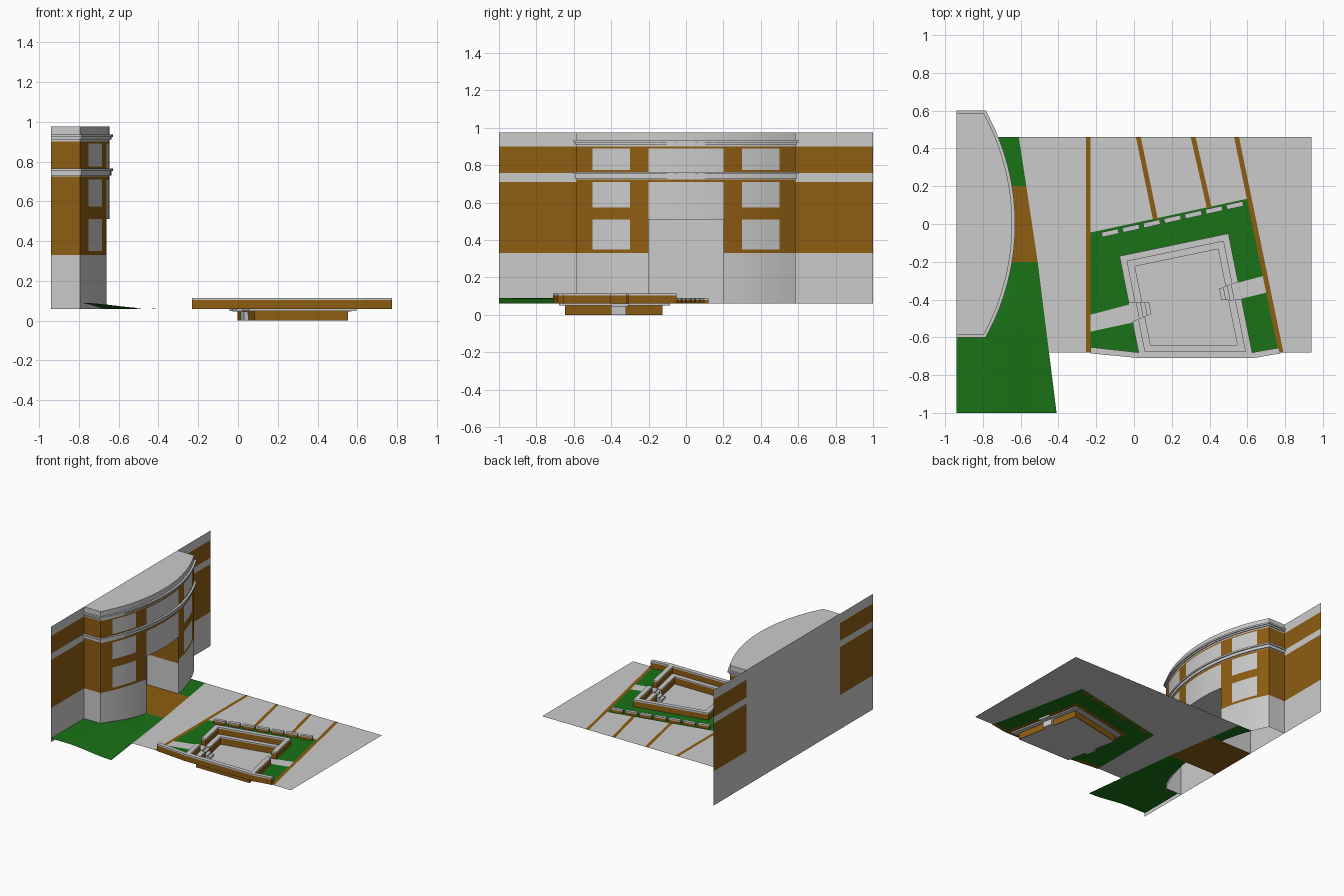
import bpy, math
from mathutils import Vector

if "Cube" in bpy.data.objects:
    bpy.data.objects.remove(bpy.data.objects["Cube"])


def material(name, col):
    m = bpy.data.materials.new(name)
    m.diffuse_color = (*col, 1)
    m.use_nodes = True
    m.node_tree.nodes["Principled BSDF"].inputs["Base Color"].default_value = m.diffuse_color
    return m


BROWN = material("brick", (0.27, 0.11, 0.006))
GREEN = material("grass", (0.01, 0.17, 0.008))
G = 0.06  # ground level


def build(name, faces, mat=None, smooth=False):
    """Mesh from a list of faces, each a list of points; shared points are merged."""
    index, verts, polys = {}, [], []
    for f in faces:
        ids = []
        for p in f:
            k = tuple(round(c, 5) for c in p)
            if k not in index:
                index[k] = len(verts)
                verts.append(k)
            ids.append(index[k])
        polys.append(ids)
    me = bpy.data.meshes.new(name)
    me.from_pydata(verts, [], polys)
    me.update()
    ob = bpy.data.objects.new(name, me)
    bpy.context.collection.objects.link(ob)
    if mat:
        me.materials.append(mat)
    if smooth:
        bpy.ops.object.select_all(action='DESELECT')
        ob.select_set(True)
        bpy.context.view_layer.objects.active = ob
        bpy.ops.object.shade_smooth_by_angle(angle=math.radians(30))
    return ob


def flat(poly, z=G):
    return [(p[0], p[1], z) for p in poly]


def prism(poly, z0, z1):
    """Closed upright prism over a counter-clockwise outline."""
    n = len(poly)
    area = sum(poly[i][0] * poly[(i + 1) % n][1] - poly[(i + 1) % n][0] * poly[i][1] for i in range(n))
    if area < 0:
        poly = poly[::-1]
    a, b = flat(poly, z0), flat(poly, z1)
    return [a[::-1], b] + [[a[i], a[(i + 1) % n], b[(i + 1) % n], b[i]] for i in range(n)]


# ---- curved bay of the building ----
WALL, HALF, FRONT, SAG = -0.94, 0.585, -0.645, 0.15
R = (HALF ** 2 + SAG ** 2) / (2 * SAG)


def bay_x(y):
    return FRONT - R + math.sqrt(R * R - y * y)


ys = [-HALF, -0.55] + [round(-0.5 + 0.05 * i, 2) for i in range(21)] + [0.55, HALF]


def bay_path(off=0):
    k = (HALF + off) / HALF
    arc = [(FRONT - R + math.sqrt((R + off) ** 2 - (y * k) ** 2), y * k) for y in ys]
    return [(WALL, -HALF - off)] + arc + [(WALL, HALF + off)]


zs = [G, 0.33, 0.35, 0.51, 0.575, 0.71, 0.725, 0.76, 0.775, 0.89, 0.90, 0.975]
cells = {"brick": [], "plaster": [], "glass": []}
path = bay_path()
for p, q in zip(path, path[1:]):
    y = abs(p[1] + q[1]) / 2
    for z0, z1 in zip(zs, zs[1:]):
        z = (z0 + z1) / 2
        if y < 0.2 and z < 0.51:
            continue  # entrance opening
        if z < 0.33 or 0.725 < z < 0.76 or z > 0.9:
            kind = "plaster"
        elif y < 0.2:
            kind = "brick" if 0.71 < z < 0.725 or z > 0.89 else "glass"
        elif 0.3 < y < 0.5 and (0.35 < z < 0.51 or 0.575 < z < 0.71 or 0.775 < z < 0.89):
            kind = "glass"
        else:
            kind = "brick"
        cells[kind].append([(*p, z0), (*q, z0), (*q, z1), (*p, z1)])
build("bay_brick", cells["brick"], BROWN, True)
build("bay_plaster", cells["plaster"], None, True)
build("bay_windows", cells["glass"], None, True)
build("bay_roof", [flat(path, 0.975)])

# cornice mouldings
for name, off, z0, z1 in [("lower_cornice", 0.008, 0.73, 0.752), ("lower_cornice_lip", 0.016, 0.752, 0.765),
                          ("upper_cornice", 0.008, 0.91, 0.922), ("upper_cornice_lip", 0.016, 0.922, 0.935)]:
    out = bay_path(off)
    fs = []
    for i in range(len(path) - 1):
        a, b, c, d = path[i], path[i + 1], out[i + 1], out[i]
        fs += [[(*d, z0), (*c, z0), (*c, z1), (*d, z1)],
               [(*d, z1), (*c, z1), (*b, z1), (*a, z1)],
               [(*a, z0), (*b, z0), (*c, z0), (*d, z0)]]
    build(name, fs, None, True)

# entrance recess
for side, s in (("left", -0.2), ("right", 0.2)):
    for part, z0, z1, mat in (("base", G, 0.3, None), ("brick", 0.3, 0.51, BROWN)):
        x = bay_x(s)
        build(f"entrance_{side}_{part}", [[(WALL, s, z0), (x, s, z0), (x, s, z1), (WALL, s, z1)]], mat)
mid = [y for y in ys if abs(y) <= 0.2]
build("entrance_ceiling", [flat([(WALL, 0.2), (WALL, -0.2)] + [(bay_x(y), y) for y in mid], 0.51)])

# long rear wall with colour bands
wz = [G, 0.33, 0.71, 0.76, 0.90, 0.975]
bands = [[], []]
for y0, y1 in ((-1, -HALF), (HALF, 1)):
    for i in range(5):
        z0, z1 = wz[i], wz[i + 1]
        bands[i % 2].append([(WALL, y0, z0), (WALL, y1, z0), (WALL, y1, z1), (WALL, y0, z1)])
bands[0].append([(WALL, -HALF, G), (WALL, HALF, G), (WALL, HALF, 0.975), (WALL, -HALF, 0.975)])
build("rear_wall_plaster", bands[0])
build("rear_wall_brick", bands[1], BROWN)

# ---- lawn beside the building ----
def lawn_edge(y):
    pts = [(-1, -0.41), (-0.2, -0.51), (0.2, -0.57), (0.46, -0.61)]
    for (a, xa), (b, xb) in zip(pts, pts[1:]):
        if y <= b:
            return xa + (xb - xa) * (y - a) / (b - a)
    return pts[-1][1]


def step(t):
    t = max(0, min(1, t))
    return t * t * (3 - 2 * t)


def lawn(name, y0, y1, left, n=8, m=14):
    def pt(i, j):
        y = y0 + (y1 - y0) * i / n
        x = left(y) + (lawn_edge(y) - left(y)) * j / m
        return (x, y, G + 0.03 * step((-0.42 - x) / 0.38) * step((-0.2 - y) / 0.4))
    build(name, [[pt(i, j), pt(i, j + 1), pt(i + 1, j + 1), pt(i + 1, j)]
                 for i in range(n) for j in range(m)], GREEN, True)


lawn("lawn_front", -1, -HALF, lambda y: WALL)
lawn("lawn_bay", -HALF, -0.2, bay_x)
lawn("lawn_back", 0.2, 0.46, bay_x)
build("entrance_path", [flat([(WALL, -0.2), (-0.51, -0.2), (-0.57, 0.2), (WALL, 0.2)])], BROWN)

# ---- paving ----
GARDEN = [(-0.23, -0.045), (0.605, 0.135), (0.77, -0.68), (-0.23, -0.68)]
build("paving", [flat(p) for p in (
    [(lawn_edge(y), y) for y in (0.46, 0.2, -0.2, -0.68)] + [(-0.23, -0.68), GARDEN[0], (-0.23, 0.46)],
    [(-0.23, 0.46), GARDEN[0], GARDEN[1], (0.54, 0.46)],
    [(0.54, 0.46), GARDEN[1], GARDEN[2], (0.94, -0.68), (0.94, 0.46)])])
for i, (x0, y0, x1, y1) in enumerate([(-0.255, 0.46, -0.255, -0.68), (0.01, 0.46, 0.1, 0.025),
                                      (0.3, 0.46, 0.385, 0.088), (0.53, 0.46, 0.765, -0.68)]):
    build(f"paving_strip_{i}", [flat([(x0, y0), (x1, y1), (x1 + 0.026, y1), (x0 + 0.026, y0)], G + 0.001)], BROWN)

# ---- sunken court ----
OUT = [Vector(p) for p in ((-0.077, -0.17), (0.5, -0.05), (0.632, -0.71), (0.03, -0.71))]


def inset(d):
    """Court outline moved inward by d."""
    res = []
    for i in range(4):
        u, v = (OUT[i] - OUT[i - 1]).normalized(), (OUT[(i + 1) % 4] - OUT[i]).normalized()
        k = d / (u.x * v.y - u.y * v.x)
        res.append(OUT[i] + (u - v) * k)
    return res


def edge_prism(i, t0, t1, d0, d1, z0, z1):
    a, b = inset(d0), inset(d1)
    j = (i + 1) % 4
    return prism([a[i].lerp(a[j], t0), a[i].lerp(a[j], t1), b[i].lerp(b[j], t1), b[i].lerp(b[j], t0)], z0, z1)


GAPS = {1: (0.39, 0.53), 3: (0.36, 0.54)}  # stair openings


def ring(name, d0, d1, z0, z1, mat=None):
    fs = []
    for i in range(4):
        spans = [(0, GAPS[i][0]), (GAPS[i][1], 1)] if i in GAPS else [(0, 1)]
        for t0, t1 in spans:
            fs += edge_prism(i, t0, t1, d0, d1, z0, z1)
    build(name, fs, mat)


build("garden_lawn", [flat([GARDEN[i], OUT[i], OUT[(i + 1) % 4], GARDEN[(i + 1) % 4]]) for i in (0, 1, 3)], GREEN)
ring("court_wall", 0, 0.035, G, 0.103, BROWN)
ring("court_wall_cap", 0, 0.035, 0.103, 0.115)
ring("court_bench", 0.03, 0.07, 0.05, G)
ring("court_riser", 0.064, 0.07, 0, 0.05, BROWN)
build("court_floor", [flat(inset(0.07), 0)])
for i, (t0, t1) in GAPS.items():
    fs = edge_prism(i, t0, t1, 0, 0.04, 0.045, G)
    for k in range(3):
        fs += edge_prism(i, t0, t1, 0.04 + 0.022 * k, 0.062 + 0.022 * k, 0, 0.045 - 0.015 * k)
    build(f"court_stairs_{i}", fs)

# garden side paths
build("garden_paths", [flat(p, G + 0.001) for p in (
    [(-0.23, -0.57), (0.0, -0.52), (-0.02, -0.425), (-0.23, -0.48)],
    [(0.552, -0.31), (0.686, -0.275), (0.706, -0.362), (0.57, -0.395)])])

# front garden walls and the row of small planters
def capped(name, polys, z1, z2):
    build(name, [f for p in polys for f in prism(p, G, z1)], BROWN)
    build(name + "_cap", [f for p in polys for f in prism(p, z1, z2)])


capped("front_walls", [[(-0.23, -0.685), (0.03, -0.71), (0.024, -0.68), (-0.23, -0.652)],
                       [(0.632, -0.71), (0.775, -0.685), (0.768, -0.655), (0.626, -0.68)]], 0.103, 0.115)
a, b = Vector((-0.17, -0.057)), Vector((0.578, 0.108))
u = (b - a).normalized()
n = Vector((-u.y, u.x)) * 0.013
pitch = (b - a).length / 6.8
blocks = []
for i in range(7):
    p, q = a + u * pitch * i, a + u * pitch * (i + 0.8)
    blocks.append([p - n, q - n, q + n, p + n])
capped("planters", blocks, 0.08, 0.09)
